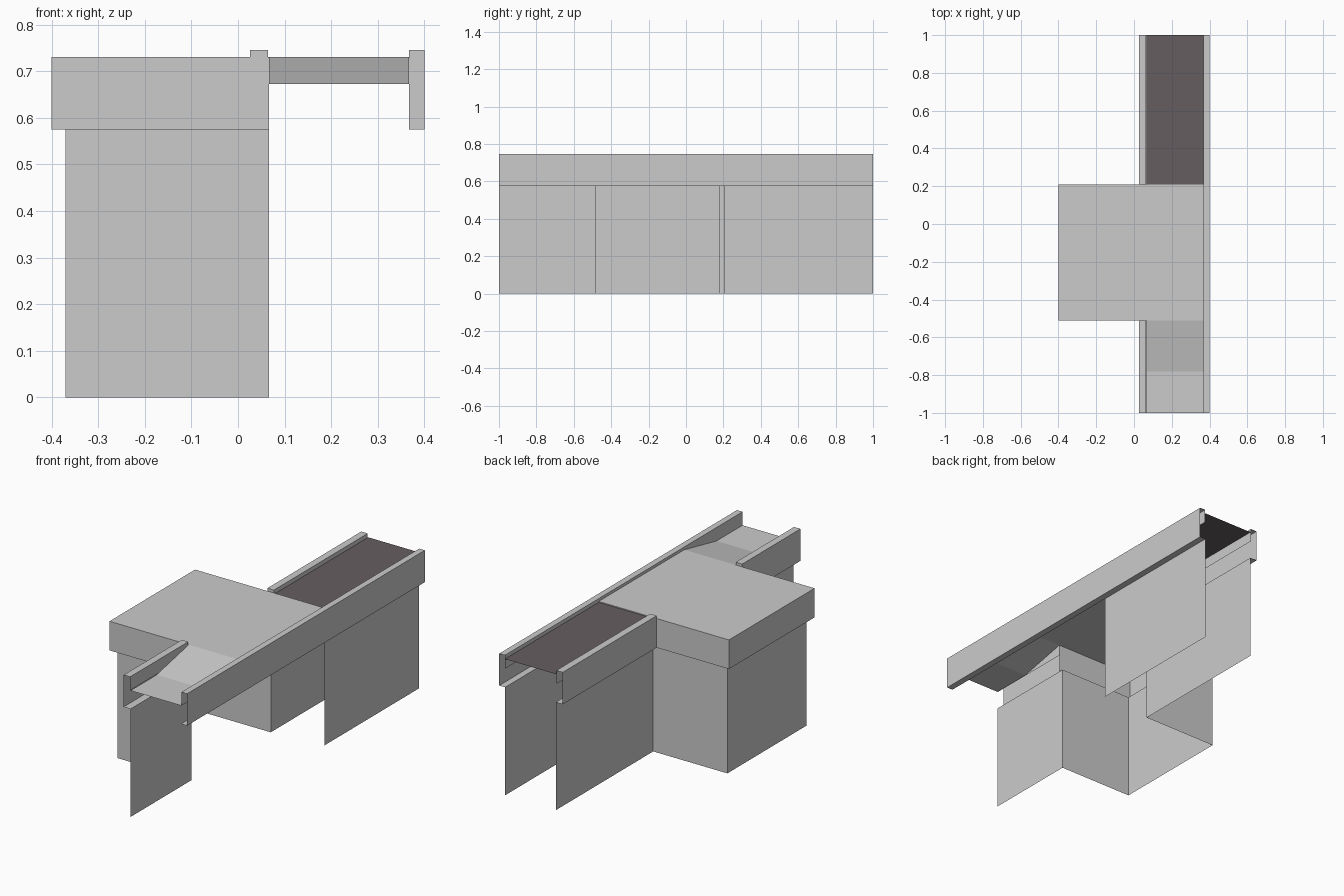
import bpy

if "Cube" in bpy.data.objects:
    bpy.data.objects.remove(bpy.data.objects["Cube"])

# Key dimensions
END = 1.0
Y0, Y1 = -0.51, 0.21            # counter top front / back
B0, B1 = -0.485, 0.18           # base walls front / back
XL, XR = 0.067, 0.367           # channel edges
LEDGE, TOP, RIM, LOW = 0.575, 0.73, 0.745, 0.673


def mesh(name, verts, faces, mat=None):
    me = bpy.data.meshes.new(name)
    me.from_pydata(verts, [], faces)
    me.update()
    ob = bpy.data.objects.new(name, me)
    bpy.context.collection.objects.link(ob)
    if mat:
        me.materials.append(mat)
    return ob


def strip_y(name, profile, ya, yb, mat=None):
    """Open x-z profile swept along y as a thin sheet."""
    n = len(profile)
    v = [(x, y, z) for y in (ya, yb) for x, z in profile]
    return mesh(name, v, [(i, i + 1, n + i + 1, n + i) for i in range(n - 1)], mat)


def strip_x(name, profile, xa, xb, mat=None):
    """Open y-z profile swept along x as a thin sheet."""
    n = len(profile)
    v = [(x, y, z) for x in (xa, xb) for y, z in profile]
    return mesh(name, v, [(i, i + 1, n + i + 1, n + i) for i in range(n - 1)], mat)


def strip_z(name, plan, za, zb):
    """Open x-y plan line raised into upright walls."""
    n = len(plan)
    v = [(x, y, z) for z in (za, zb) for x, y in plan]
    return mesh(name, v, [(i, i + 1, n + i + 1, n + i) for i in range(n - 1)])


belt_mat = bpy.data.materials.new("belt_dark")
belt_mat.diffuse_color = (0.13, 0.11, 0.12, 1)
belt_mat.use_nodes = True
belt_mat.node_tree.nodes["Principled BSDF"].inputs["Base Color"].default_value = belt_mat.diffuse_color

# Counter top with packing slope and drop edge to the belt
strip_x("counter_top", [(Y0, TOP), (Y1, TOP)], -0.40, XL)
strip_x("scan_top_and_slope",
        [(-END, LOW), (-0.78, LOW), (Y0, TOP), (Y1, TOP), (Y1, LOW)], XL, XR)

# Counter apron on front, left and back, open toward the operator
apron = [(XL, Y0), (-0.40, Y0), (-0.40, Y1), (XL, Y1)]
strip_z("counter_apron", apron, LEDGE, TOP)

# Base walls and the ledge joining them to the apron
base = [(XL, B0), (-0.37, B0), (-0.37, B1), (XL, B1)]
strip_z("base_walls", base, 0, LEDGE)
mesh("counter_ledge", [(x, y, LEDGE) for x, y in apron + base],
     [(i, i + 1, i + 5, i + 4) for i in range(3)])

# Conveyor belt
strip_y("conveyor_belt", [(XL, 0.725), (XR, 0.725)], Y1, END, belt_mat)

# Side rails: bottom lip, outer wall, top lip, inner wall
for name, ya, yb, low in (("front", -END, Y0, LOW), ("back", Y1, END, LOW)):
    strip_y("left_rail_" + name,
            [(XL, LEDGE), (0.026, LEDGE), (0.026, RIM), (0.064, RIM), (0.064, low)], ya, yb)
    # rail top end that rises above the counter
    strip_x("left_rail_end_" + name, [(Y0 if name == "front" else Y1, TOP),
            (Y0 if name == "front" else Y1, RIM)], 0.026, 0.064)
strip_y("right_rail",
        [(0.365, LEDGE), (0.40, LEDGE), (0.40, RIM), (0.367, RIM), (0.367, LOW)], -END, END)
strip_x("right_rail_divider", [(Y0, LEDGE), (Y0, RIM)], 0.367, 0.40)

# Thin support panels under the rails
for name, x, ya, yb in (("front_left_panel", XL, -END, B0),
                        ("back_left_panel", XL, B1, END),
                        ("back_right_panel", 0.365, 0.205, END)):
    strip_z(name, [(x, ya), (x, yb)], 0, LEDGE)
